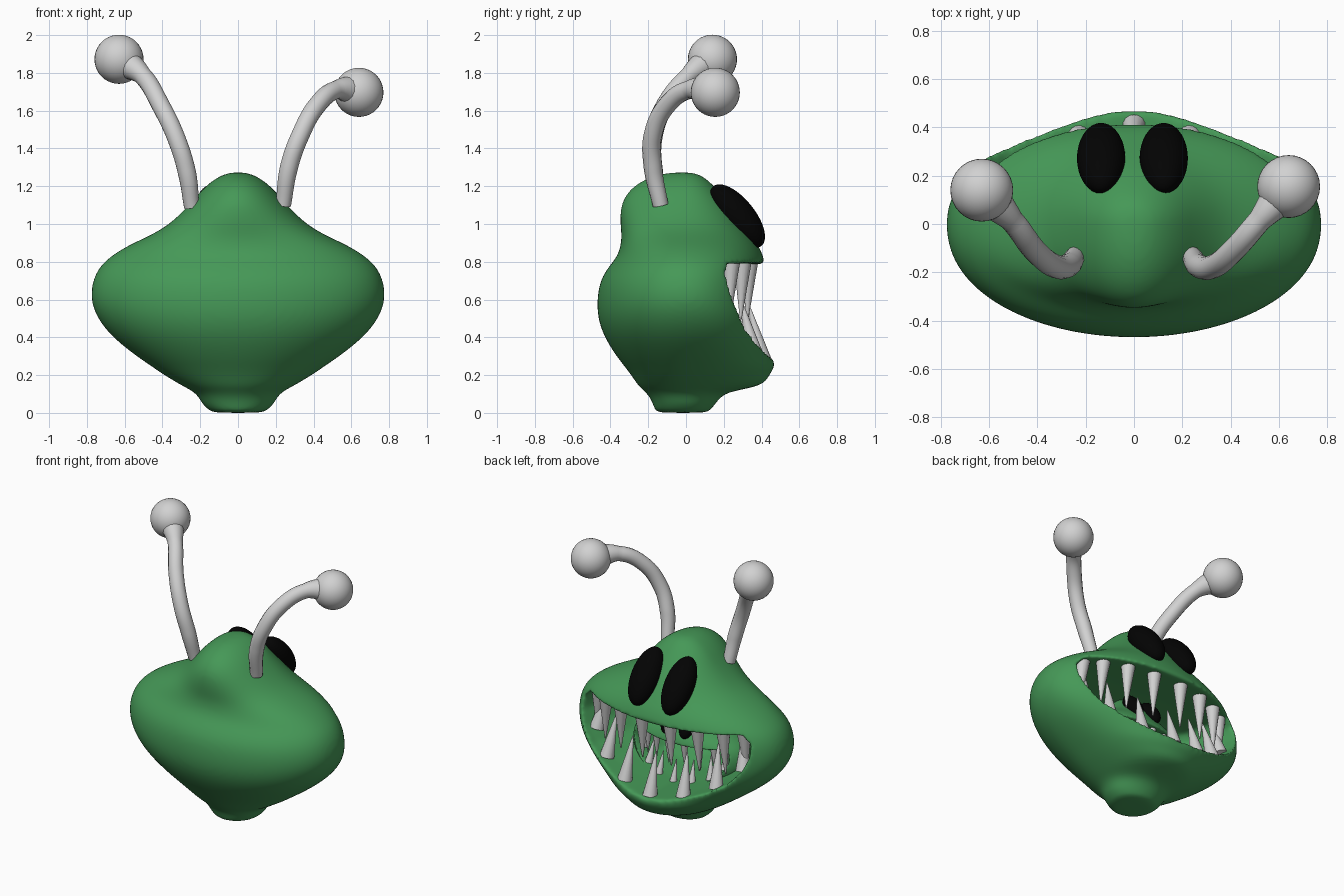
import bpy, bmesh, math
from mathutils import Vector, Matrix

if "Cube" in bpy.data.objects:
    bpy.data.objects.remove(bpy.data.objects["Cube"])


def material(name, rgb):
    m = bpy.data.materials.new(name)
    m.use_nodes = True
    m.diffuse_color = (*rgb, 1)
    node = m.node_tree.nodes["Principled BSDF"]
    node.inputs["Base Color"].default_value = (*rgb, 1)
    node.inputs["Roughness"].default_value = 0.6
    return m


GREEN = material("skin green", (0.06, 0.315, 0.095))
WHITE = material("pale grey", (0.64, 0.64, 0.64))
BLACK = material("eye black", (0.001, 0.001, 0.001))


def add_object(name, mesh, mat):
    obj = bpy.data.objects.new(name, mesh)
    bpy.context.collection.objects.link(obj)
    mesh.materials.clear()
    mesh.materials.append(mat)
    return obj


def from_bmesh(name, bm, mat):
    bmesh.ops.recalc_face_normals(bm, faces=bm.faces)
    mesh = bpy.data.meshes.new(name)
    bm.to_mesh(mesh)
    bm.free()
    mesh.shade_smooth()
    return add_object(name, mesh, mat)


def loft(name, rings, mat):
    """Join equal closed rings of points and cap both ends."""
    bm = bmesh.new()
    loops = [[bm.verts.new(p) for p in ring] for ring in rings]
    n = len(loops[0])
    for a, b in zip(loops, loops[1:]):
        for i in range(n):
            j = (i + 1) % n
            bm.faces.new((a[i], a[j], b[j], b[i]))
    bm.faces.new(loops[0])
    bm.faces.new(loops[-1])
    return from_bmesh(name, bm, mat)


def baked(obj):
    """Mesh of the object with its modifiers applied."""
    bpy.context.view_layer.update()
    return bpy.data.meshes.new_from_object(
        obj.evaluated_get(bpy.context.evaluated_depsgraph_get()))


# Body profile: height, half width, back reach, front reach
PROFILE = [
    (0, .13, .15, .11), (.01, .15, .165, .125), (.045, .19, .175, .155),
    (.08, .207, .19, .18), (.11, .232, .215, .22), (.135, .28, .245, .36),
    (.16, .325, .265, .425), (.205, .4, .295, .445), (.25, .465, .33, .478),
    (.3, .54, .37, .47), (.4, .67, .435, .465), (.5, .75, .47, .455),
    (.6, .787, .474, .445), (.7, .775, .458, .435), (.77, .74, .415, .425),
    (.82, .69, .37, .415), (.88, .6, .347, .39), (.94, .465, .342, .35),
    (1, .36, .35, .31), (1.1, .26, .35, .24), (1.18, .195, .305, .17),
    (1.24, .125, .22, .11), (1.275, .05, .1, .05)]


def body_ring(z, w, back, front, n=32):
    fullness = .88 if .2 < z < .6 else .96
    ring = []
    for i in range(n):
        a = math.tau * i / n
        s = math.sin(a)
        y = front * s ** fullness if s > 0 else -back * abs(s) ** .92
        ring.append((w * math.cos(a), y, z))
    return ring


body = loft("body", [body_ring(*p) for p in PROFILE], GREEN)
body.modifiers.new("round", "SUBSURF").levels = 2

# Mouth cavity: D-shaped outline narrowing toward the back
half = [(0, .28), (.13, .295), (.27, .33), (.41, .385), (.53, .455), (.615, .55),
        (.662, .65), (.662, .735), (.61, .788), (.42, .792), (.2, .79), (0, .787)]
outline = half + [(-x, z) for x, z in half[-2:0:-1]]
cavity = [[(x * s, y, .58 + (z - .58) * t) for x, z in outline]
          for y, s, t in ((.7, 1, 1), (.25, 1, 1), (.1, .94, 1), (-.1, .84, .95),
                          (-.22, .68, .8), (-.28, .5, .6))]
cutter = loft("mouth_cutter", cavity, GREEN)
cutter.hide_render = True
cut = body.modifiers.new("mouth", "BOOLEAN")
cut.operation, cut.solver, cut.object = "DIFFERENCE", "EXACT", cutter

# Even out the surface so the lips become soft
remesh = body.modifiers.new("even", "REMESH")
remesh.mode, remesh.voxel_size = "VOXEL", 0.0135
soft = body.modifiers.new("soft", "SMOOTH")
soft.factor, soft.iterations = 0.5, 11
skin = baked(body)
skin.shade_smooth()
body.modifiers.clear()
body.data = skin
skin.materials.clear()
skin.materials.append(GREEN)
bpy.data.objects.remove(cutter)


# Teeth: cones running from gum to tip, mirrored left and right
def add_tooth(bm, base, tip, radius):
    base, tip = Vector(base), Vector(tip)
    d = tip - base
    turn = d.to_track_quat("Z", "Y").to_matrix().to_4x4()
    bmesh.ops.create_cone(bm, cap_ends=True, segments=16, radius1=radius,
                          radius2=.004, depth=d.length,
                          matrix=Matrix.Translation((base + tip) / 2) @ turn)


def tooth_row(name, spots, rise, lean, spread):
    bm = bmesh.new()
    for x, y, z in spots:
        for side in ((1, -1) if x else (1,)):
            add_tooth(bm, (side * x, y, z),
                      (side * x * spread, y - lean, z + rise), .049)
    obj = from_bmesh(name, bm, WHITE)
    bpy.context.view_layer.objects.active = obj
    obj.select_set(True)
    bpy.ops.object.shade_smooth_by_angle()
    obj.select_set(False)
    return obj


lower = tooth_row("lower_teeth", [(0, .405, .275), (.23, .36, .31),
                                  (.43, .275, .39), (.575, .18, .52)],
                  .29, .07, .93)
upper = tooth_row("upper_teeth", [(.11, .335, .81), (.3, .3, .81),
                                  (.46, .24, .81), (.57, .165, .8)],
                  -.32, .01, 1.03)


# Eyes: flattened ovals lying on the sloping brow
def add_eye(name, x):
    bm = bmesh.new()
    place = (Matrix.Translation((x, .272, 1.042))
             @ Matrix.Rotation(math.radians(39), 4, "X")
             @ Matrix.Diagonal((.1, .092, .203, 1)))
    bmesh.ops.create_uvsphere(bm, u_segments=32, v_segments=20, radius=1,
                              matrix=place)
    return from_bmesh(name, bm, BLACK)


eyes = [add_eye("left_eye", .123), add_eye("right_eye", -.136)]

# Smaller copy of the head living inside the mouth
for part in [body, lower, upper] + eyes:
    inner = bpy.data.objects.new("inner_" + part.name, part.data)
    bpy.context.collection.objects.link(inner)
    inner.scale = (.56, .56, .56)
    inner.location = (0, -.08, .105)


# Feelers: bent stalks swelling into balls
def feeler(name, path, ball):
    curve = bpy.data.curves.new(name + "_path", "CURVE")
    curve.dimensions = "3D"
    curve.bevel_depth, curve.bevel_resolution = .049, 5
    curve.use_fill_caps = True
    spline = curve.splines.new("BEZIER")
    points = path + [ball]
    spline.bezier_points.add(len(points) - 1)
    for bp, co in zip(spline.bezier_points, points):
        bp.co = co
        bp.handle_left_type = bp.handle_right_type = "AUTO"
    spline.bezier_points[0].radius = .85
    spline.bezier_points[-1].radius = 1.9
    guide = bpy.data.objects.new(name + "_path", curve)
    bpy.context.collection.objects.link(guide)
    mesh = baked(guide)
    bpy.data.objects.remove(guide)
    mesh.shade_smooth()
    add_object(name + "_stalk", mesh, WHITE)
    bm = bmesh.new()
    bmesh.ops.create_uvsphere(bm, u_segments=32, v_segments=20, radius=.13,
                              matrix=Matrix.Translation(ball))
    from_bmesh(name + "_ball", bm, WHITE)


feeler("left_feeler", [(.24, -.135, 1.1), (.27, -.175, 1.3),
                       (.33, -.175, 1.47), (.42, -.1, 1.63),
                       (.52, .015, 1.71)], (.64, .155, 1.697))
feeler("right_feeler", [(-.245, -.135, 1.09), (-.27, -.17, 1.27),
                        (-.325, -.175, 1.45), (-.41, -.11, 1.63),
                        (-.505, .015, 1.785)], (-.63, .14, 1.872))
